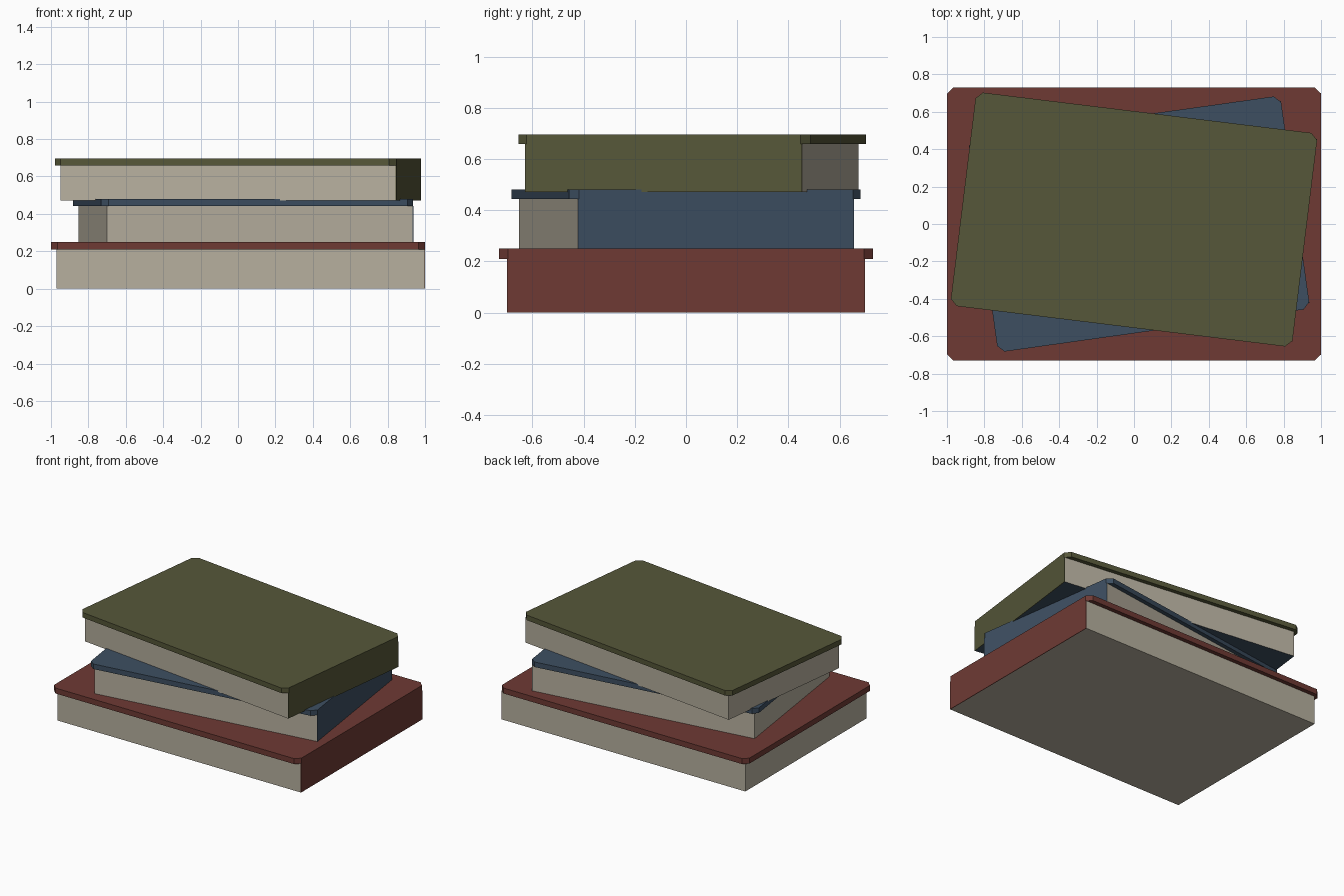
import bpy
import bmesh
from math import radians
from mathutils import Matrix, Vector

cube = bpy.data.objects.get("Cube")
if cube:
    bpy.data.objects.remove(cube, do_unlink=True)


def material(name, rgb):
    mat = bpy.data.materials.new(name)
    mat.use_nodes = True
    mat.diffuse_color = (*rgb, 1)
    mat.node_tree.nodes["Principled BSDF"].inputs["Base Color"].default_value = (*rgb, 1)
    return mat


RED = material("brick red", (0.156, 0.042, 0.034))
BLUE = material("slate blue", (0.047, 0.078, 0.120))
GREEN = material("olive green", (0.093, 0.095, 0.041))
PAPER = material("paper", (0.474, 0.434, 0.347))

OVERHANG = 0.03
SPINE = 0.004
CHAMFER = 0.035


def block(name, lo, hi, placement, mats, chamfer=0):
    """Box between two corners, with optional cut vertical edges."""
    lo, hi = Vector(lo), Vector(hi)
    bm = bmesh.new()
    bmesh.ops.create_cube(bm, size=1)
    for v in bm.verts:
        v.co = (lo + hi) / 2 + v.co * (hi - lo)
    if chamfer:
        upright = [e for e in bm.edges if abs(e.verts[0].co.z - e.verts[1].co.z) > 1e-4]
        bmesh.ops.bevel(bm, geom=upright, offset=chamfer, segments=1, affect='EDGES')
    bm.normal_update()
    # a second material, if given, covers the underside
    for f in bm.faces:
        f.material_index = int(len(mats) > 1 and f.normal.z < -0.9)
    mesh = bpy.data.meshes.new(name)
    bm.to_mesh(mesh)
    bm.free()
    for m in mats:
        mesh.materials.append(m)
    obj = bpy.data.objects.new(name, mesh)
    obj.matrix_world = placement
    bpy.context.collection.objects.link(obj)


def book(name, width, depth, z, height, thick, centre, angle, colour, under=None):
    place = Matrix.Translation((*centre, z)) @ Matrix.Rotation(radians(angle), 4, 'Z')
    x, y = width / 2, depth / 2
    inner = y - OVERHANG
    paper = [PAPER, under] if under else [PAPER]
    # cover board, page block, and spine on the +x side
    block(name + "_cover", (-x, -y, height - thick), (x, y, height), place, [colour], CHAMFER)
    block(name + "_pages", (OVERHANG - x, -inner, 0), (x - SPINE, inner, height - thick),
          place, paper)
    block(name + "_spine", (x - SPINE, -inner, 0), (x, inner, height - thick), place, [colour])


book("bottom_book", 2.0, 1.46, 0, 0.25, 0.04, (0, 0), 0, RED)
book("middle_book", 1.685, 1.15, 0.25, 0.23, 0.037, (0.0275, 0), 8, BLUE)
book("top_book", 1.84, 1.15, 0.472, 0.223, 0.037, (0, 0.024), -7, GREEN, BLUE)
